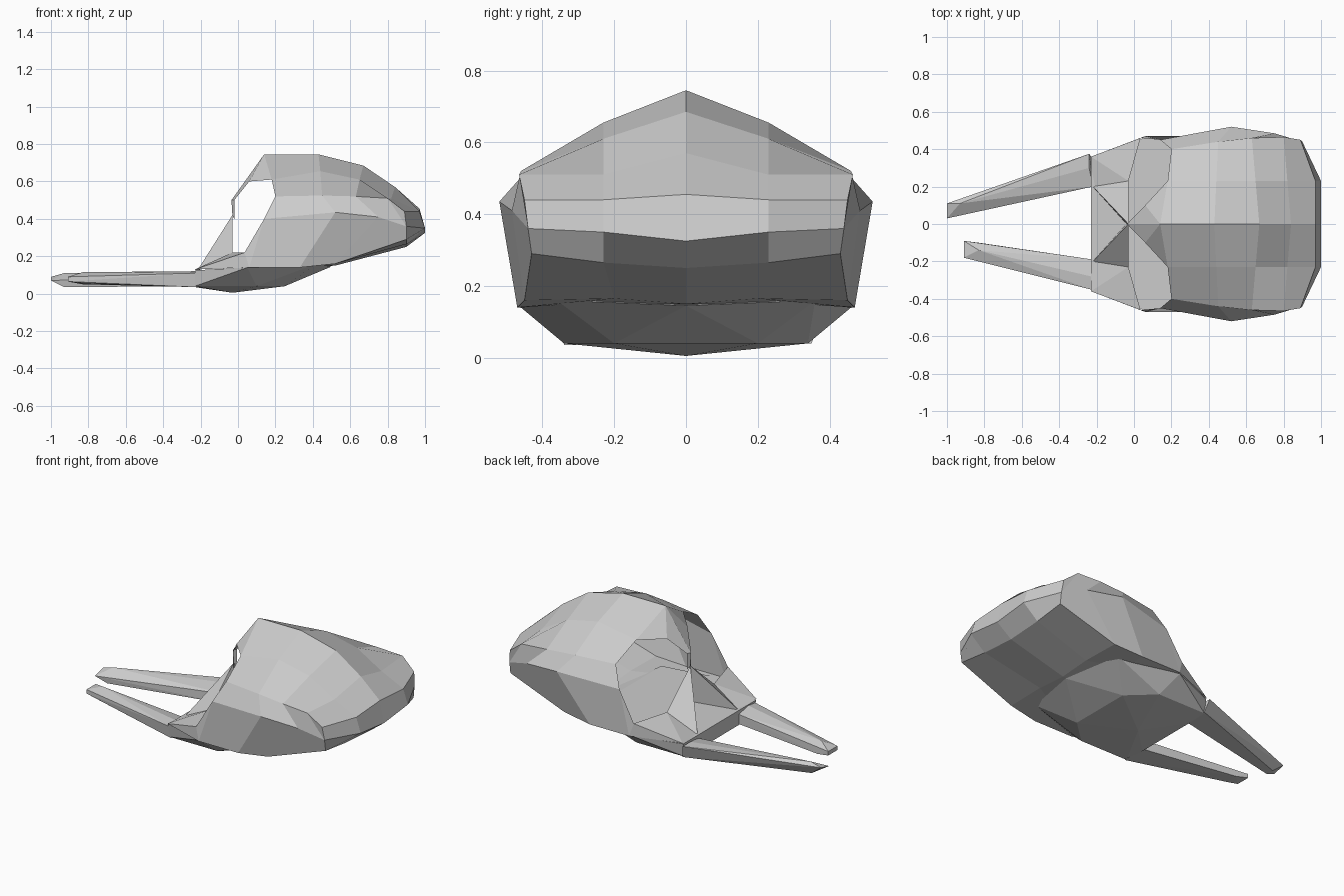
import bpy, bmesh

if "Cube" in bpy.data.objects:
    bpy.data.objects.remove(bpy.data.objects["Cube"])

bone = bpy.data.materials.new("bone_grey")
bone.use_nodes = True
GREY = (0.6, 0.6, 0.6, 1)
bone.diffuse_color = GREY
bone.node_tree.nodes["Principled BSDF"].inputs["Base Color"].default_value = GREY


def finish(name, bm):
    bmesh.ops.remove_doubles(bm, verts=bm.verts, dist=0.001)
    bmesh.ops.recalc_face_normals(bm, faces=bm.faces)
    mesh = bpy.data.meshes.new(name)
    bm.to_mesh(mesh)
    bm.free()
    mesh.materials.append(bone)
    obj = bpy.data.objects.new(name, mesh)
    bpy.context.collection.objects.link(obj)


def add_faces(bm, polygons):
    """Add each polygon and its mirror across y = 0."""
    for side in (1, -1):
        for poly in polygons:
            points = list(dict.fromkeys(poly))
            if len(points) > 2:
                bm.faces.new([bm.verts.new((x, y * side, z)) for x, y, z in points])


def hull(name, points, mirror=False):
    bm = bmesh.new()
    for x, y, z in points:
        bm.verts.new((x, y, z))
        if mirror and y:
            bm.verts.new((x, -y, z))
    result = bmesh.ops.convex_hull(bm, input=bm.verts)
    loose = [v for v in result["geom_interior"] if isinstance(v, bmesh.types.BMVert)]
    bmesh.ops.delete(bm, geom=loose, context="VERTS")
    finish(name, bm)


# Cranium: half sections from crown to underside, lofted front to back
brow = [(.14, 0, .745), (.18, .23, .61), (.2, .4, .52), (.14, .45, .4),
        (.06, .47, .14), (.06, .3, .13), (.06, 0, .12)]
crown = [(.43, 0, .745), (.44, .23, .655), (.45, .44, .525), (.52, .52, .435),
         (.33, .47, .14), (.33, .3, .15), (.33, 0, .14)]
middle = [(.67, 0, .685), (.65, .23, .61), (.63, .46, .52), (.75, .485, .41),
          (.52, .45, .16), (.52, .2, .165), (.52, 0, .15)]
rear = [(.84, 0, .57), (.82, .23, .51), (.8, .465, .51), (.9, .44, .36),
        (.9, .43, .29), (.9, .23, .265), (.9, 0, .25)]
back = [(.97, 0, .455), (.97, .23, .44), (.89, .45, .44), (.9, .44, .36),
        (.9, .44, .36), (1, .23, .35), (1, 0, .325)]
rings = [brow, crown, middle, rear, back]
shell = []
for a, b in zip(rings, rings[1:]):
    for j in range(6):
        shell.append((a[j], a[j + 1], b[j + 1], b[j]))
shell += [(back[0], back[1], back[5], back[6]), (back[1], back[2], back[3], back[5])]
bm = bmesh.new()
add_faces(bm, shell)
finish("cranium", bm)

# Forehead, nose bridge and cheeks framing the open eye sockets
nose = (-.03, 0, .42)
bridge_top, bridge_side = (-.035, 0, .5), (-.02, .02, .5)
nose_side = (-.02, .02, .4)
lid = (.06, .1, .6)
socket_floor = (-.03, .23, .22)
sill = (.035, .46, .22)
snout_in, snout_mid, snout_out = (-.22, .2, .12), (-.22, 0, .12), (-.23, .36, .13)
face = [(brow[0], brow[1], lid),
        (brow[0], lid, bridge_side, bridge_top),
        (bridge_top, bridge_side, nose_side, nose),
        (nose, socket_floor, snout_in),
        (socket_floor, snout_out, snout_in),
        (socket_floor, sill, snout_out),
        (nose, snout_in, (-.04, 0, .2)),
        ((-.04, 0, .2), snout_in, snout_mid),
        (sill, brow[3], brow[4]),
        (sill, brow[4], snout_out)]
bm = bmesh.new()
add_faces(bm, face)
finish("face_bones", bm)

# Keeled palate, flaring out to the cheeks
hull("palate", [(-.23, .2, .035), (-.23, .34, .04), (-.23, .355, .125),
                (-.03, 0, .005), (.1, .34, .04), (.05, .46, .14),
                (.25, .2, .04), (.25, 0, .05), (.42, .36, .16), (.5, 0, .145)], mirror=True)

# Two unequal beak prongs
hull("back_prong", [(-.22, .2, .04), (-.22, .2, .1), (-.24, .3, .12), (-.24, .375, .12),
                    (-.22, .35, .04), (-.93, .05, .035), (-.93, .1, .035),
                    (-.93, .11, .11), (-1, .03, .07), (-1, .11, .09)])
hull("front_prong", [(-.22, -.19, .04), (-.22, -.19, .1), (-.23, -.28, .12),
                     (-.23, -.35, .11), (-.22, -.34, .035), (-.83, -.1, .05),
                     (-.83, -.14, .115), (-.83, -.19, .055), (-.91, -.09, .09),
                     (-.91, -.09, .065), (-.91, -.18, .09), (-.91, -.18, .065)])
